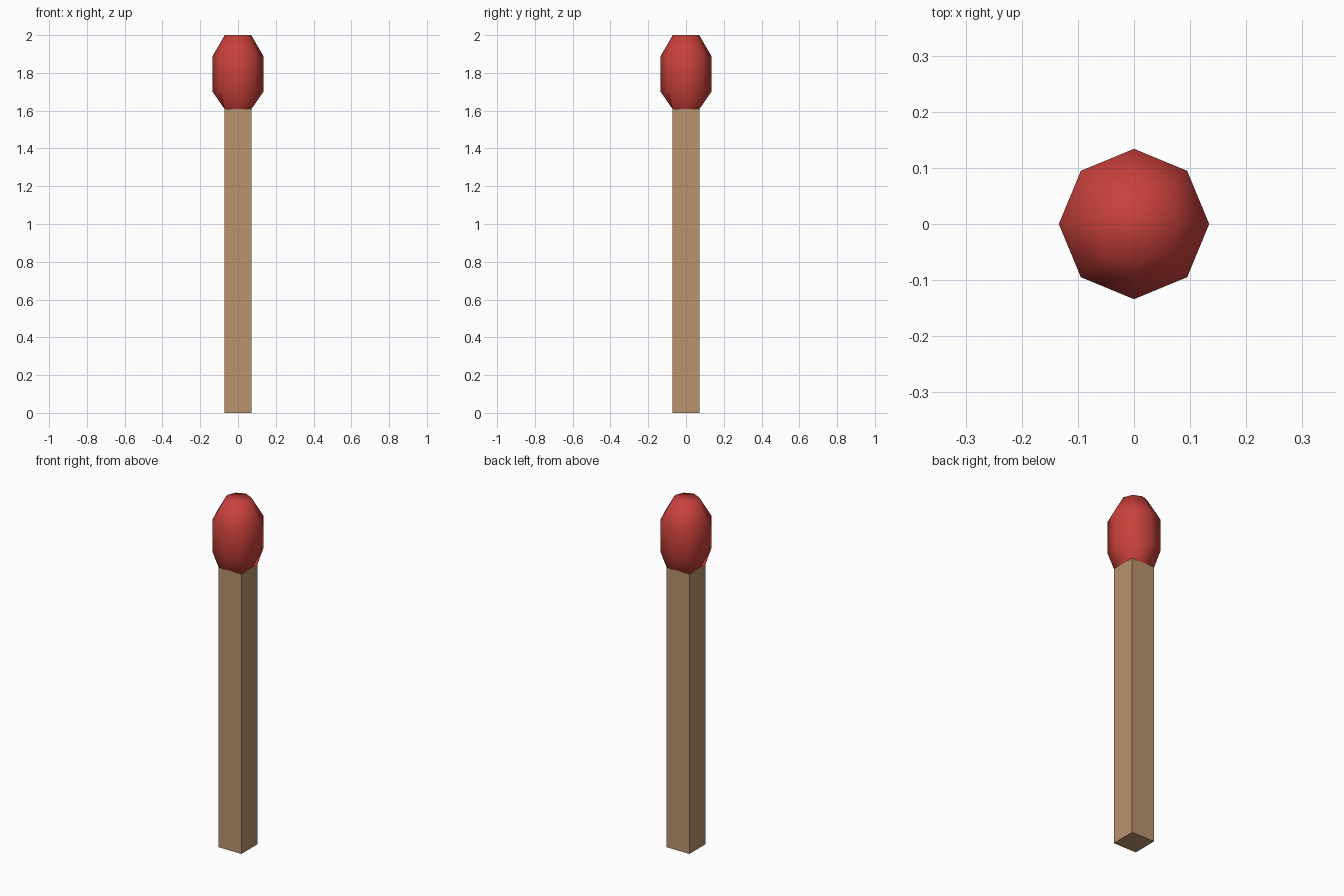
import bpy, bmesh
from math import cos, sin, pi

if "Cube" in bpy.data.objects:
    bpy.data.objects.remove(bpy.data.objects["Cube"])

HALF = 0.0725      # half width of the square stick
NECK_Z = 1.61      # where the head meets the stick


def material(name, color):
    mat = bpy.data.materials.new(name)
    mat.diffuse_color = (*color, 1)
    mat.use_nodes = True
    mat.node_tree.nodes["Principled BSDF"].inputs["Base Color"].default_value = mat.diffuse_color
    return mat


def square_ring(half, z):
    # square outline with edge midpoints, in step with an octagon
    pts = []
    for i in range(8):
        c, s = cos(i * pi / 4), sin(i * pi / 4)
        k = half / max(abs(c), abs(s))
        pts.append((c * k, s * k, z))
    return pts


def octagon_ring(radius, z):
    return [(radius * cos(i * pi / 4), radius * sin(i * pi / 4), z) for i in range(8)]


def loft(name, rings, mat, cap_bottom=False, cap_top=False, smooth=False):
    bm = bmesh.new()
    loops = [[bm.verts.new(p) for p in ring] for ring in rings]
    n = len(loops[0])
    for a, b in zip(loops, loops[1:]):
        for i in range(n):
            j = (i + 1) % n
            bm.faces.new((a[i], a[j], b[j], b[i]))
    if cap_bottom:
        bm.faces.new(loops[0][::-1])
    if cap_top:
        bm.faces.new(loops[-1])
    for f in bm.faces:
        f.smooth = smooth
    mesh = bpy.data.meshes.new(name)
    bm.to_mesh(mesh)
    bm.free()
    mesh.materials.append(mat)
    obj = bpy.data.objects.new(name, mesh)
    bpy.context.collection.objects.link(obj)
    return obj


# square wooden stick, its top hidden by the head
corners = [(-HALF, -HALF), (HALF, -HALF), (HALF, HALF), (-HALF, HALF)]
loft("wooden_stick", [[(x, y, z) for x, y in corners] for z in (0, NECK_Z)],
     material("wood", (0.48, 0.29, 0.155)), cap_bottom=True)

# octagonal head that grows out of the square end of the stick
loft("match_head",
     [square_ring(HALF, NECK_Z), octagon_ring(0.134, 1.70),
      octagon_ring(0.134, 1.89), octagon_ring(0.07, 2.0)],
     material("red_head", (0.58, 0.053, 0.045)), cap_top=True, smooth=True)
